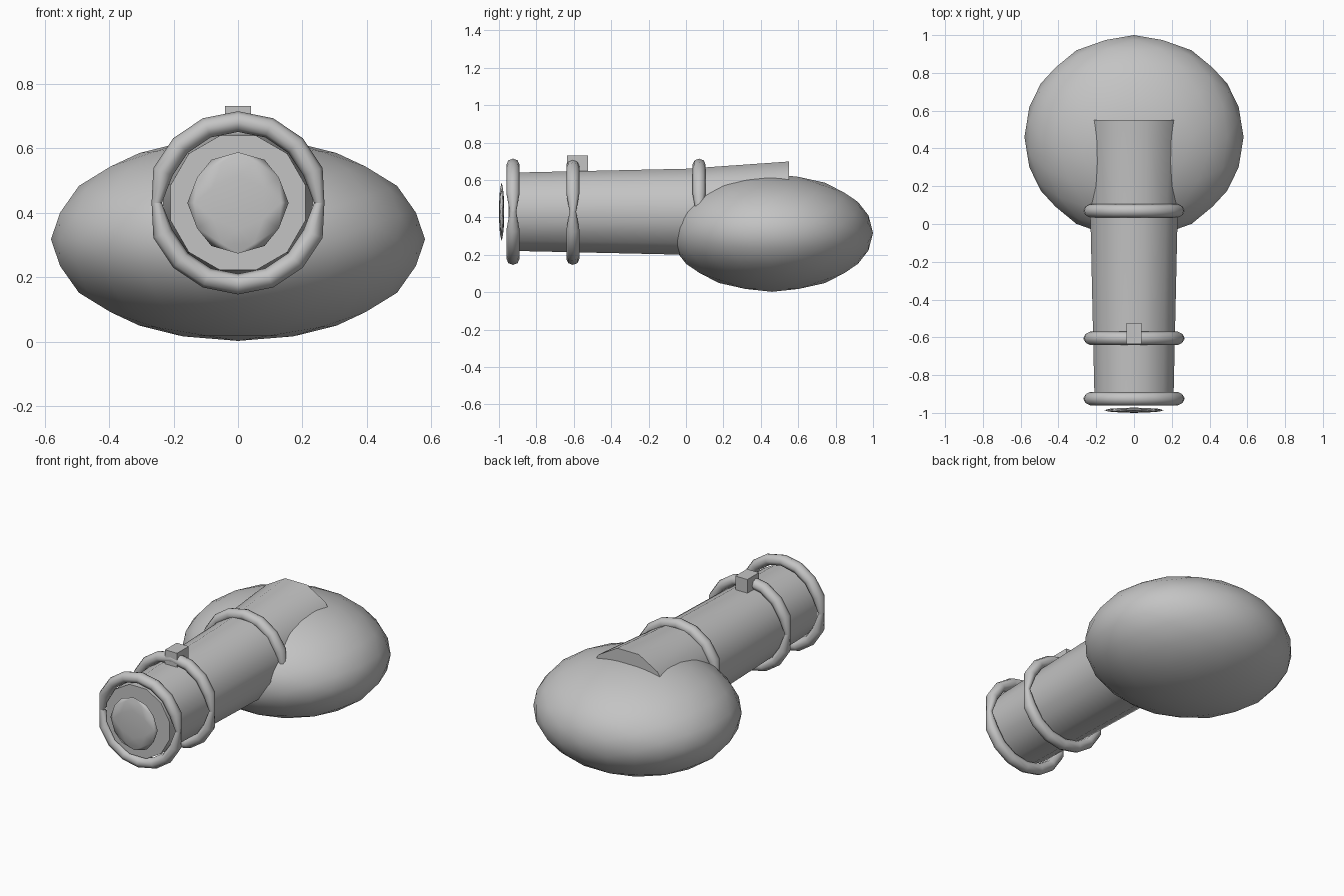
import bpy, bmesh
from math import pi, sin, cos, radians
from mathutils import Matrix, Vector

cube = bpy.data.objects.get("Cube")
if cube:
    bpy.data.objects.remove(cube, do_unlink=True)

grey = bpy.data.materials.new("plain_grey")
grey.use_nodes = True
grey.diffuse_color = (0.55, 0.55, 0.55, 1)
grey.node_tree.nodes["Principled BSDF"].inputs["Base Color"].default_value = grey.diffuse_color

AXIS_Z = 0.43  # height of the barrel axis


def finish(name, bm, angle=60):
    bmesh.ops.recalc_face_normals(bm, faces=bm.faces)
    mesh = bpy.data.meshes.new(name)
    bm.to_mesh(mesh)
    bm.free()
    mesh.materials.append(grey)
    ob = bpy.data.objects.new(name, mesh)
    bpy.context.collection.objects.link(ob)
    bpy.ops.object.select_all(action='DESELECT')
    ob.select_set(True)
    bpy.context.view_layer.objects.active = ob
    bpy.ops.object.shade_smooth_by_angle(angle=radians(angle))
    return ob


def ellipsoid(name, centre, radii, detail):
    bm = bmesh.new()
    bmesh.ops.create_icosphere(bm, subdivisions=detail, radius=1)
    # turn an edge of the icosphere towards each axis before stretching
    turn = Matrix.Rotation(pi / 2, 4, 'X') @ Matrix.Rotation(radians(58.28), 4, 'Y')
    bm.transform(Matrix.Translation(centre) @ Matrix.Diagonal((*radii, 1)) @ turn)
    return finish(name, bm, 89)


def loft(name, rings):
    bm = bmesh.new()
    loops = [[bm.verts.new(p) for p in ring] for ring in rings]
    n = len(loops[0])
    for a, b in zip(loops, loops[1:]):
        for i in range(n):
            j = (i + 1) % n
            bm.faces.new((a[i], a[j], b[j], b[i]))
    bm.faces.new(loops[0])
    bm.faces.new(loops[-1])
    return finish(name, bm)


def half_band(name, y, start):
    """Half hoop around the barrel with pinched ends."""
    steps, sides = 8, 8
    rings = []
    for s in range(steps + 1):
        a = start + pi * s / steps
        size = 0.5 if s in (0, steps) else 1.0
        out = Vector((cos(a), 0, sin(a)))
        mid = out * 0.252 + Vector((0, y, AXIS_Z))
        rings.append([mid + out * 0.032 * size * cos(2 * pi * k / sides)
                      + Vector((0, 0.035 * size * sin(2 * pi * k / sides), 0))
                      for k in range(sides)])
    return loft(name, rings)


# Flattened round body at the back
ellipsoid("body", (0, 0.46, 0.317), (0.58, 0.54, 0.315), 3)

# Flaring barrel that runs back over the body
barrel = []
for y, r in ((-0.95, 0.216), (0.0, 0.238), (0.55, 0.278)):
    barrel.append([(r * cos(pi * (k + 0.5) / 6), y, AXIS_Z + r * sin(pi * (k + 0.5) / 6))
                   for k in range(12)])
loft("barrel", barrel)

# Hoops: two full pairs at the front, one upper half over the body
for label, y in (("front", -0.925), ("middle", -0.605), ("rear", 0.07)):
    half_band(label + "_upper_band", y, 0)
    if label != "rear":
        half_band(label + "_lower_band", y, pi)

# Thin lens in front of the barrel mouth
ellipsoid("front_lens", (0, -0.986, AXIS_Z), (0.157, 0.014, 0.157), 2)

# Small block on top of the middle hoop
bm = bmesh.new()
bmesh.ops.create_cube(bm, size=1)
bm.transform(Matrix.Translation((0, -0.58, 0.68)) @ Matrix.Diagonal((0.08, 0.11, 0.1, 1)))
finish("top_block", bm, 30)
